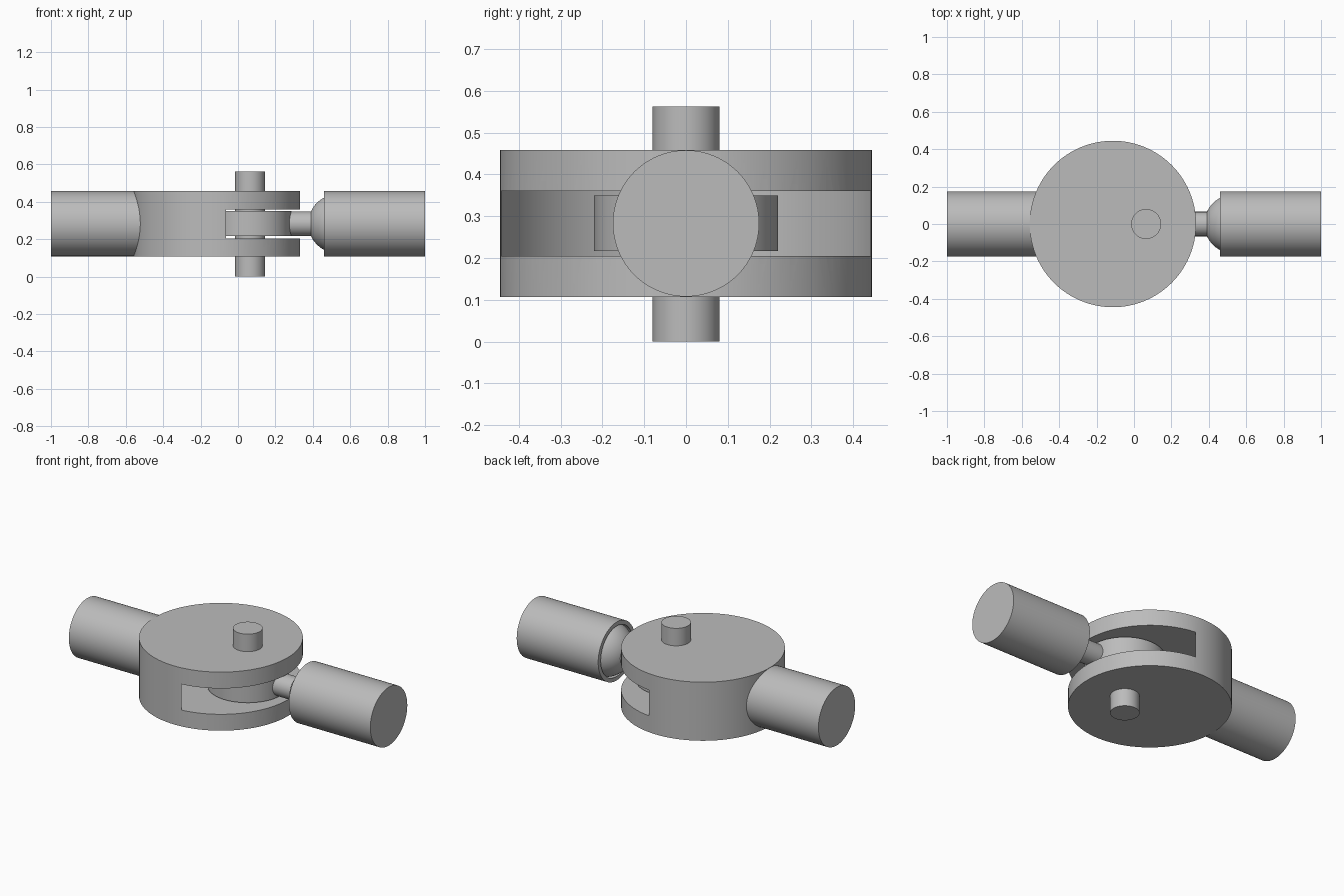
import bpy, bmesh
from math import radians, sin, cos, pi, asin
from mathutils import Matrix, Vector

cube = bpy.data.objects.get("Cube")
if cube:
    bpy.data.objects.remove(cube, do_unlink=True)

GREY = (0.5, 0.5, 0.5)
steel = bpy.data.materials.new("plain_grey")
steel.use_nodes = True
steel.diffuse_color = (*GREY, 1)
steel.node_tree.nodes["Principled BSDF"].inputs["Base Color"].default_value = (*GREY, 1)

MID = 0.283            # height of the arm axis
PIN_X = 0.065          # hinge axis
BALL_X, BALL_R = 0.534, 0.158
ALONG_X = Matrix.Rotation(radians(90), 4, 'Y')


def lathe(name, profile, place, steps=96):
    """Revolve (radius, height) points around z, then place the result."""
    bm = bmesh.new()
    verts = [bm.verts.new((r, 0, h)) for r, h in profile]
    edges = [bm.edges.new(pair) for pair in zip(verts, verts[1:])]
    bmesh.ops.spin(bm, geom=verts + edges, cent=(0, 0, 0), axis=(0, 0, 1),
                   angle=2 * pi, steps=steps, use_merge=True)
    bmesh.ops.remove_doubles(bm, verts=bm.verts, dist=1e-5)
    bmesh.ops.recalc_face_normals(bm, faces=bm.faces)
    bm.transform(place)
    mesh = bpy.data.meshes.new(name)
    bm.to_mesh(mesh)
    bm.free()
    mesh.materials.append(steel)
    obj = bpy.data.objects.new(name, mesh)
    bpy.context.collection.objects.link(obj)
    return obj


def rod(name, radius, start, end, place):
    return lathe(name, [(0, start), (radius, start), (radius, end), (0, end)], place)


def arc(radius, first, last, n=24):
    """Arc points centred on the ball, angles measured from the -x direction."""
    angles = [first + (last - first) * i / n for i in range(n + 1)]
    return [(radius * sin(a), BALL_X - radius * cos(a)) for a in angles]


axis_x = Matrix.Translation((0, 0, MID)) @ ALONG_X
axis_pin = Matrix.Translation((PIN_X, 0, 0))

# Fork: round body with a curved slot around the hinge
fork = rod("fork_body", 0.445, 0.107, 0.458, Matrix.Translation((-0.113, 0, 0)))
cutter = rod("slot_cutter", 0.461, 0.205, 0.36, axis_pin)
cutter.hide_render = True
slot = fork.modifiers.new("slot", 'BOOLEAN')
slot.operation = 'DIFFERENCE'
slot.solver = 'EXACT'
slot.object = cutter
bpy.context.view_layer.objects.active = fork
fork.select_set(True)
bpy.ops.object.modifier_apply(modifier="slot")
bpy.data.objects.remove(cutter, do_unlink=True)

# Hinge pin, tongue and the two arms
parts = [
    fork,
    rod("fork_arm", 0.174, -1, -0.45, axis_x),
    rod("hinge_pin", 0.08, 0, 0.563, axis_pin),
    rod("tongue_disc", 0.22, 0.217, 0.35, axis_pin),
    rod("ball_neck", 0.0655, 0.2, 0.42, axis_x),
    lathe("ball", arc(BALL_R, 0, pi, 40), axis_x),
]

# Socket arm: cylinder with a spherical cavity that wraps the ball
cavity = 0.168
rim = asin(((cavity ** 2 - (BALL_X - 0.46) ** 2) ** 0.5) / cavity)
profile = [(0, 1), (0.175, 1), (0.175, 0.46)] + arc(cavity, rim, pi)
parts.append(lathe("socket_arm", profile, axis_x))

# Smooth round walls, keep the rims crisp
bpy.ops.object.select_all(action='DESELECT')
for part in parts:
    part.select_set(True)
bpy.context.view_layer.objects.active = fork
bpy.ops.object.shade_smooth_by_angle(angle=radians(30))
